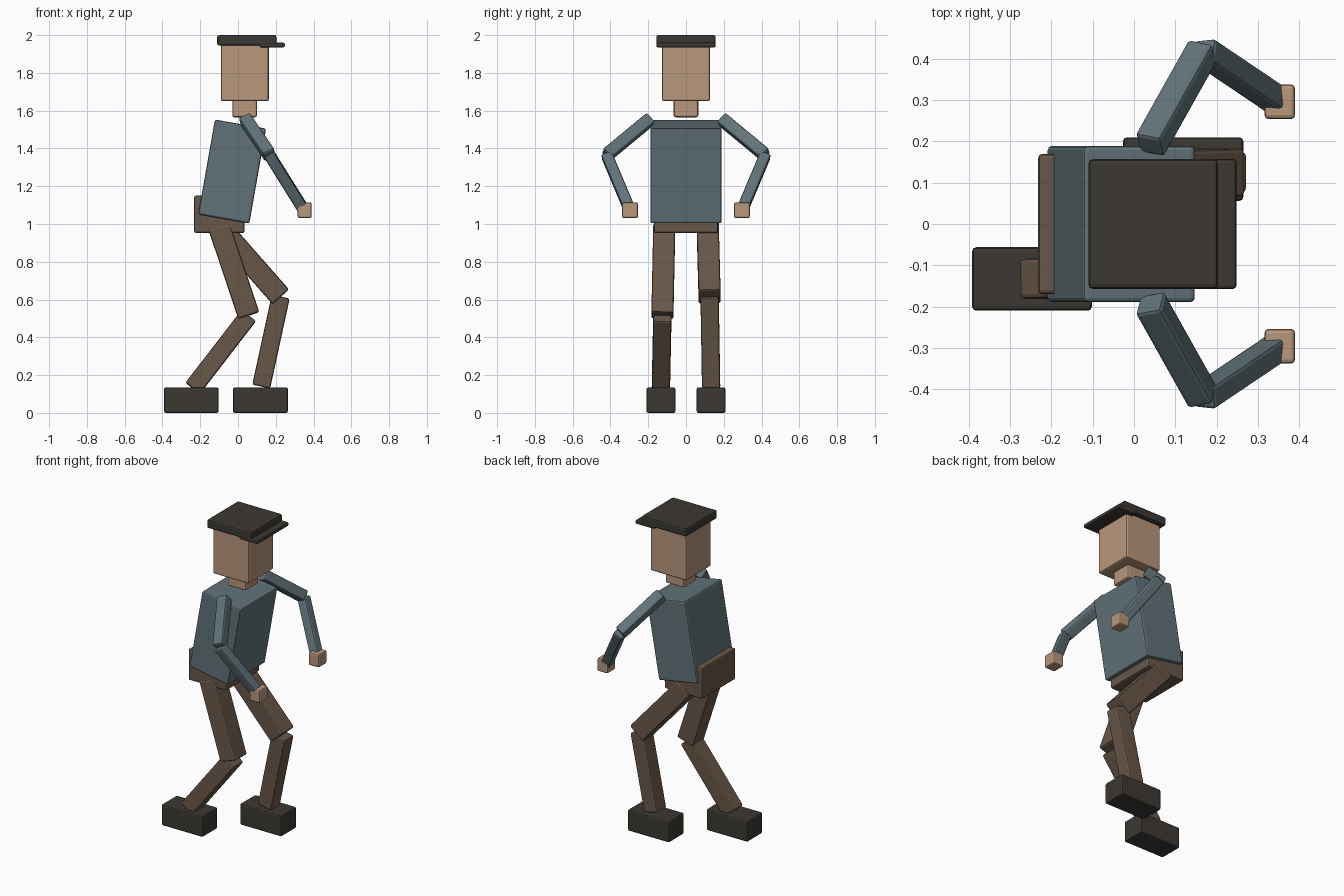
import bpy
from math import radians
from mathutils import Vector, Quaternion

if "Cube" in bpy.data.objects:
    bpy.data.objects.remove(bpy.data.objects["Cube"])


def mat(name, rgb):
    m = bpy.data.materials.new(name)
    m.diffuse_color = (*rgb, 1)
    m.use_nodes = True
    m.node_tree.nodes["Principled BSDF"].inputs["Base Color"].default_value = m.diffuse_color
    return m


SKIN = mat("skin", (0.48, 0.31, 0.20))
SHIRT = mat("shirt", (0.12, 0.17, 0.19))
PANTS = mat("trousers", (0.14, 0.095, 0.065))
DARK = mat("dark_cloth", (0.045, 0.04, 0.033))


def box(name, center, size, material, rot=None, bevel=0.01):
    bpy.ops.mesh.primitive_cube_add(size=1, location=center)
    o = bpy.context.object
    o.name = name
    o.scale = size
    bpy.ops.object.transform_apply(location=False, rotation=False, scale=True)
    o.rotation_mode = 'QUATERNION'
    o.rotation_quaternion = rot or Quaternion()
    o.data.materials.append(material)
    b = o.modifiers.new("bevel", 'BEVEL')
    b.width = bevel
    b.segments = 2
    return o


def span(name, lo, hi, material, bevel=0.01):
    lo, hi = Vector(lo), Vector(hi)
    return box(name, (lo + hi) / 2, hi - lo, material, bevel=bevel)


def limb(name, lower, upper, width, material):
    # square bar between two joints
    lower, upper = Vector(lower), Vector(upper)
    d = upper - lower
    rot = Vector((0, 0, 1)).rotation_difference(d)
    return box(name, (lower + upper) / 2, (width, width, d.length), material, rot)


# head, neck and cap
span("neck", (-0.03, -0.065, 1.565), (0.10, 0.065, 1.67), SKIN)
span("head", (-0.09, -0.127, 1.65), (0.163, 0.127, 1.955), SKIN)
span("cap", (-0.11, -0.157, 1.945), (0.203, 0.157, 2.0), DARK)
span("cap_brim", (0.115, -0.157, 1.935), (0.248, 0.157, 1.96), DARK, 0.008)

# leaning torso and pelvis
lean = Quaternion((0, 1, 0), radians(10))
box("torso", (-0.031, 0, 1.278), (0.275, 0.378, 0.51), SHIRT, lean)
span("pelvis", (-0.232, -0.17, 0.952), (0.035, 0.17, 1.15), PANTS)

# mirrored arms
for label, s in (("left", 1), ("right", -1)):
    shoulder = (0.038, s * 0.19, 1.555)
    elbow = (0.167, s * 0.42, 1.365)
    wrist = (0.348, s * 0.298, 1.075)
    limb(label + "_upper_arm", elbow, shoulder, 0.067, SHIRT)
    limb(label + "_forearm", wrist, elbow, 0.06, SHIRT)
    box(label + "_hand", (0.353, s * 0.296, 1.073), (0.074, 0.084, 0.084), SKIN)

# striding legs: side, knee (x, z), ankle (x, z), foot x range
for label, s, knee, ankle, foot in (
        ("left", 1, (0.226, 0.615), (0.123, 0.14), (-0.027, 0.265)),
        ("right", -1, (0.057, 0.515), (-0.24, 0.13), (-0.392, -0.102))):
    hip = (-0.1, s * 0.115, 0.985)
    k = (knee[0], s * 0.125, knee[1])
    limb(label + "_thigh", k, hip, 0.117, PANTS)
    limb(label + "_shin", (ankle[0], s * 0.133, ankle[1]), k, 0.097, PANTS)
    y0, y1 = sorted((s * 0.056, s * 0.21))
    span(label + "_shoe", (foot[0], y0, 0), (foot[1], y1, 0.135), DARK)
